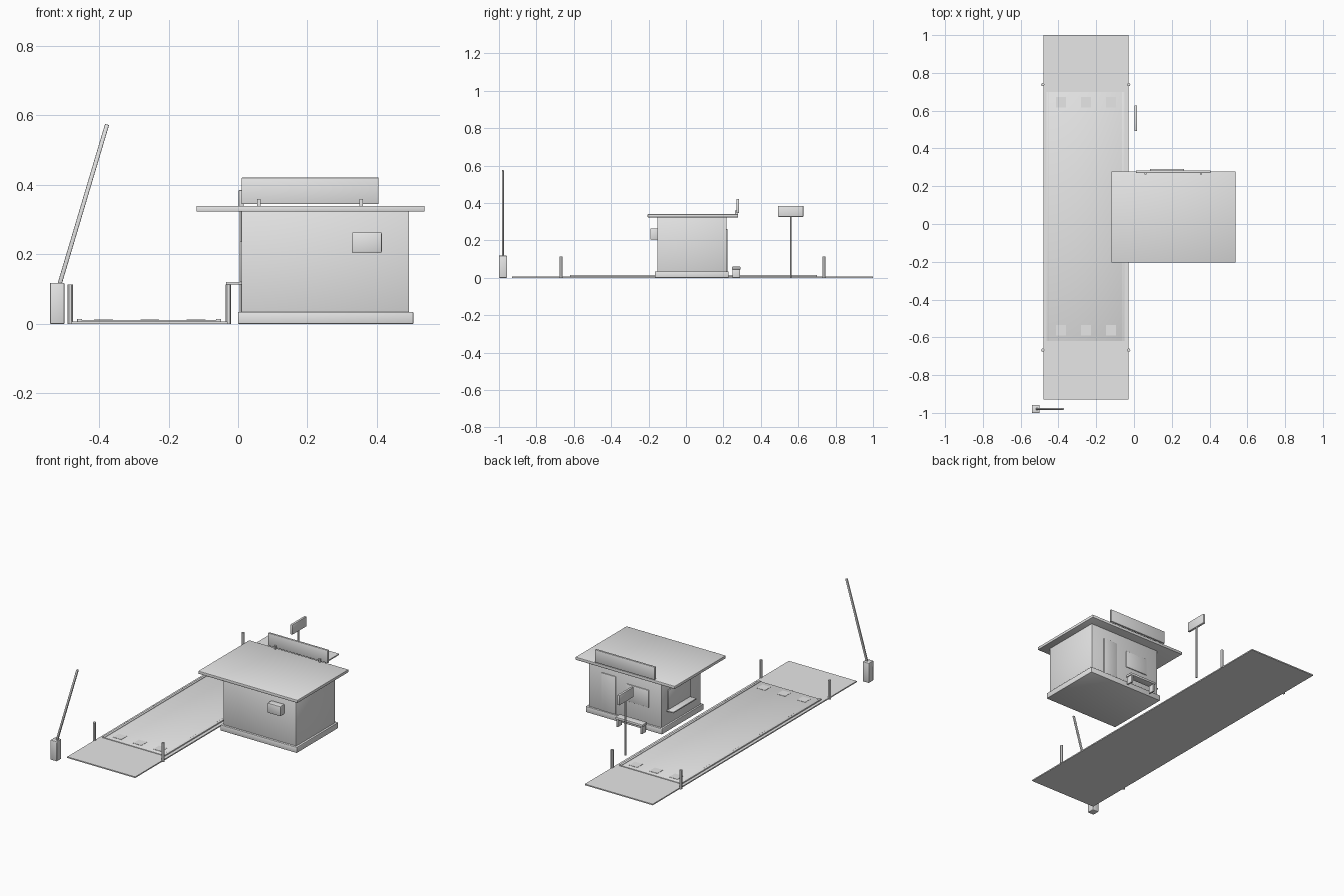
import bpy
import bmesh
from mathutils import Vector, Matrix

if "Cube" in bpy.data.objects:
    bpy.data.objects.remove(bpy.data.objects["Cube"], do_unlink=True)

GREY = (0.8, 0.8, 0.8, 1)
grey = bpy.data.materials.new("light_grey")
grey.use_nodes = True
grey.diffuse_color = GREY
grey.node_tree.nodes["Principled BSDF"].inputs["Base Color"].default_value = GREY


def finish(name, bm, smooth):
    mesh = bpy.data.meshes.new(name)
    bm.to_mesh(mesh)
    bm.free()
    for face in mesh.polygons:
        face.use_smooth = smooth
    mesh.materials.append(grey)
    obj = bpy.data.objects.new(name, mesh)
    bpy.context.collection.objects.link(obj)
    return obj


def box(name, xs, ys, zs, bevel=0.002):
    """Box from its x, y and z ranges, with softly rounded edges."""
    bm = bmesh.new()
    bmesh.ops.create_cube(bm, size=1)
    ranges = (xs, ys, zs)
    bmesh.ops.scale(bm, vec=[b - a for a, b in ranges], verts=bm.verts)
    bmesh.ops.translate(bm, vec=[(a + b) / 2 for a, b in ranges], verts=bm.verts)
    if bevel:
        bmesh.ops.bevel(bm, geom=bm.edges[:], offset=bevel, segments=2,
                        profile=0.5, affect="EDGES", clamp_overlap=True)
    return finish(name, bm, bevel > 0)


def rod(name, x, y, z0, z1, radius):
    bm = bmesh.new()
    bmesh.ops.create_cone(bm, cap_ends=True, segments=12, radius1=radius,
                          radius2=radius, depth=z1 - z0,
                          matrix=Matrix.Translation((x, y, (z0 + z1) / 2)))
    obj = finish(name, bm, True)
    bpy.context.view_layer.objects.active = obj
    obj.select_set(True)
    bpy.ops.object.shade_smooth_by_angle()
    obj.select_set(False)


# Weighing platform with ramps at both ends
box("ramp_slab", (-0.48, -0.03), (-0.93, 1.0), (0, 0.007), 0)
box("deck", (-0.45, -0.06), (-0.62, 0.70), (0.003, 0.011), 0.001)
for side, x in (("right", -0.456), ("left", -0.056)):
    box(f"curb_{side}", (x - 0.007, x + 0.007), (-0.62, 0.70), (0.003, 0.014), 0.001)
for end, y in (("front", -0.563), ("back", 0.645)):
    for i in range(3):
        x = -0.387 + i * 0.133
        box(f"pad_{end}_{i}", (x - 0.027, x + 0.027), (y - 0.027, y + 0.027),
            (0.008, 0.0125), 0)

# Guide posts at the platform corners
for end, y in (("front", -0.668), ("back", 0.738)):
    for side, x in (("right", -0.483), ("left", -0.028)):
        rod(f"post_{end}_{side}", x, y, 0, 0.113, 0.0085)

# Office building
box("plinth", (0, 0.505), (-0.165, 0.228), (0, 0.034))
box("walls", (0.01, 0.493), (-0.153, 0.217), (0.03, 0.325))
box("roof", (-0.12, 0.537), (-0.205, 0.278), (0.323, 0.34))
box("roof_board", (0.01, 0.405), (0.27, 0.283), (0.345, 0.421))
for x in (0.06, 0.355):
    box("roof_board_bracket", (x - 0.005, x + 0.005), (0.262, 0.275), (0.335, 0.36), 0)

# Cooling unit on the front wall
box("cooling_unit", (0.328, 0.414), (-0.191, -0.15), (0.205, 0.263), 0.003)

# Door and window on the back wall
box("door", (0.31, 0.405), (0.21, 0.222), (0.034, 0.26))
box("back_window", (0.092, 0.24), (0.21, 0.222), (0.135, 0.237))

# Service window and counter facing the platform
box("service_window", (0.005, 0.02), (-0.05, 0.16), (0.12, 0.237))
box("counter", (-0.035, 0.012), (-0.05, 0.17), (0.113, 0.121))

# Bench behind the building
box("bench_seat", (0.085, 0.265), (0.246, 0.291), (0.045, 0.059))
for x in (0.09, 0.25):
    box("bench_leg", (x, x + 0.01), (0.249, 0.288), (0, 0.047), 0.001)

# Sign on a pole
rod("sign_pole", 0.009, 0.56, 0, 0.33, 0.005)
box("sign_board", (0.002, 0.016), (0.492, 0.627), (0.326, 0.385))

# Barrier with a raised boom
box("barrier_housing", (-0.541, -0.50), (-1.0, -0.957), (0, 0.118))
start, end = Vector((-0.515, -0.979, 0.11)), Vector((-0.377, -0.979, 0.574))
boom = box("barrier_boom", (-0.006, 0.006), (-0.005, 0.005), (0, (end - start).length))
boom.rotation_mode = "QUATERNION"
boom.rotation_quaternion = (end - start).to_track_quat("Z", "Y")
boom.rotation_quaternion = Vector((0, 0, 1)).rotation_difference(end - start)
boom.location = start
